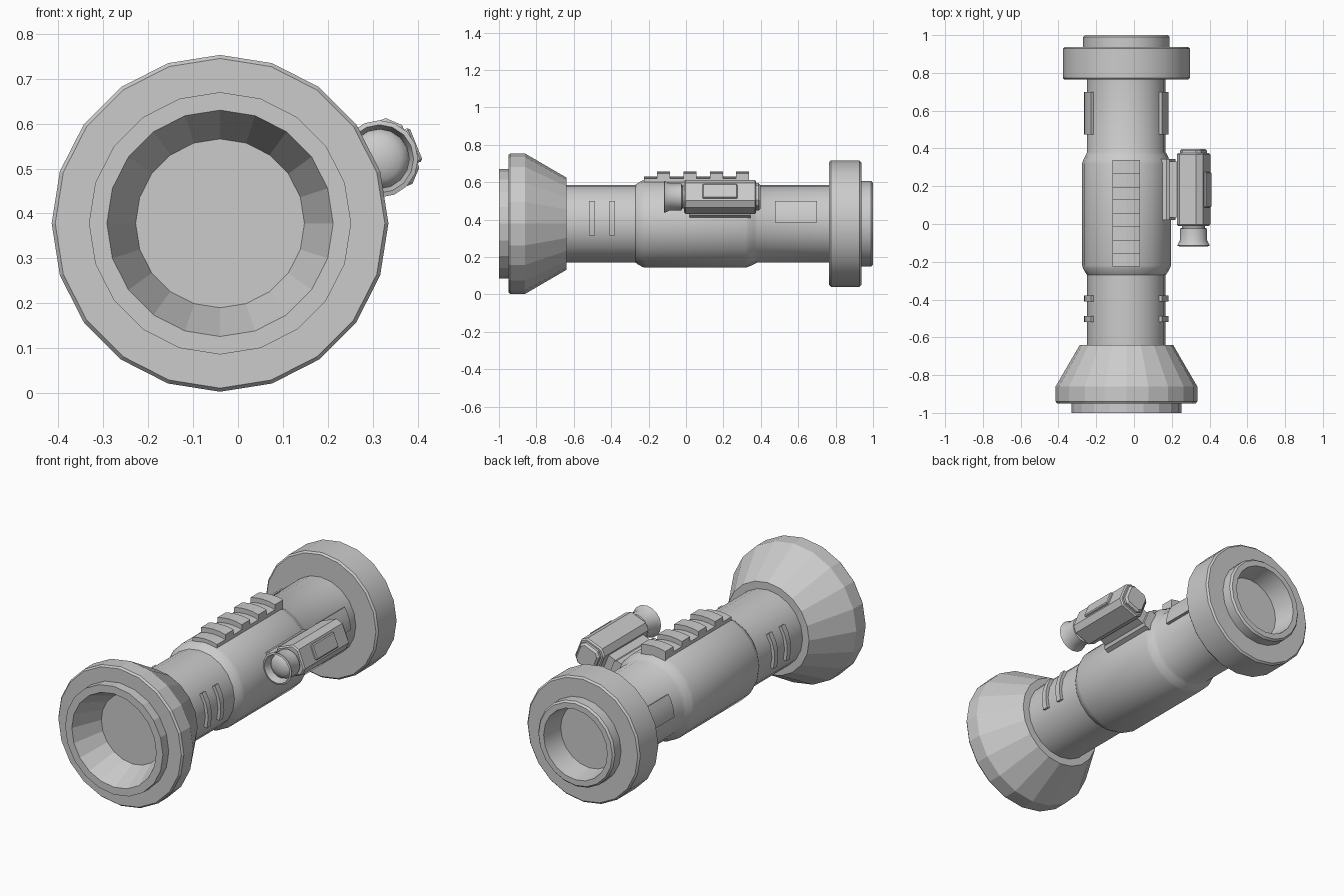
import bpy, bmesh
from math import sin, cos, pi, radians, sqrt
from mathutils import Vector

if "Cube" in bpy.data.objects:
    bpy.data.objects.remove(bpy.data.objects["Cube"])

CX, CZ = -0.04, 0.378          # tube axis
TILT = radians(22)             # direction of the side sight around the axis
SX, SZ = CX + 0.383 * cos(TILT), CZ + 0.383 * sin(TILT)


def finish(bm, name, smooth=None, bevel=0):
    bmesh.ops.recalc_face_normals(bm, faces=bm.faces)
    me = bpy.data.meshes.new(name)
    bm.to_mesh(me)
    bm.free()
    ob = bpy.data.objects.new(name, me)
    bpy.context.collection.objects.link(ob)
    if bevel:
        m = ob.modifiers.new("bevel", 'BEVEL')
        m.width, m.segments, m.limit_method = bevel, 1, 'ANGLE'
        m.angle_limit = radians(50)
    if smooth:
        bpy.ops.object.select_all(action='DESELECT')
        ob.select_set(True)
        bpy.context.view_layer.objects.active = ob
        bpy.ops.object.shade_smooth_by_angle(angle=radians(smooth))
    return ob


def lathe(name, profile, n=20, cx=CX, cz=CZ, smooth=None):
    """Revolve (radius, y) points around an axis along y."""
    bm = bmesh.new()
    rings = []
    for r, y in profile:
        if r == 0:
            rings.append([bm.verts.new((cx, y, cz))] * n)
        else:
            rings.append([bm.verts.new((cx + r * sin(2 * pi * i / n), y,
                                        cz + r * cos(2 * pi * i / n))) for i in range(n)])
    for a, b in zip(rings, rings[1:]):
        for i in range(n):
            j = (i + 1) % n
            quad = list(dict.fromkeys((a[i], a[j], b[j], b[i])))
            bm.faces.new(quad)
    return finish(bm, name, smooth)


def prism(bm, pts, y0, y1):
    """Extrude an x-z outline from y0 to y1."""
    a = [bm.verts.new((x, y0, z)) for x, z in pts]
    b = [bm.verts.new((x, y1, z)) for x, z in pts]
    bm.faces.new(a)
    bm.faces.new(b[::-1])
    for i in range(len(pts)):
        j = (i + 1) % len(pts)
        bm.faces.new((a[i], b[i], b[j], a[j]))


def arc(r0, r1, a0, a1, side, n=4):
    """Curved strip outline hugging the tube; side is +1 or -1."""
    ang = [radians(a0 + (a1 - a0) * i / n) for i in range(n + 1)]
    return ([(CX + side * r1 * cos(t), CZ + r1 * sin(t)) for t in ang] +
            [(CX + side * r0 * cos(t), CZ + r0 * sin(t)) for t in ang[::-1]])


def sight_block(name, u0, u1, v0, v1, y0, y1, chamfer=0.0, bevel=0):
    """Box in the tilted sight frame: u points away from the tube, v along it."""
    c = chamfer
    out = [(u0 + c, v0), (u1 - c, v0), (u1, v0 + c), (u1, v1 - c),
           (u1 - c, v1), (u0 + c, v1), (u0, v1 - c), (u0, v0 + c)]
    if not c:
        out = [(u0, v0), (u1, v0), (u1, v1), (u0, v1)]
    bm = bmesh.new()
    prism(bm, [(SX + u * cos(TILT) - v * sin(TILT),
                SZ + u * sin(TILT) + v * cos(TILT)) for u, v in out], y0, y1)
    return finish(bm, name, None, bevel)


# Flared front end with recessed mouth (faceted)
lathe("front_flare", [(0, -.84), (.188, -.84), (.252, -1), (.292, -1), (.292, -.95),
                      (.367, -.95), (.375, -.94), (.375, -.86), (.247, -.64), (.19, -.64)])

# Main tube with thicker middle sleeve
lathe("main_tube", [(0, -.66), (.208, -.66), (.208, -.27), (.216, -.26), (.23, -.235),
                    (.235, -.22), (.235, .32), (.23, .335), (.216, .365), (.208, .38),
                    (.208, .80), (0, .80)], smooth=35)

# Rear ring and hollow rear rim
lathe("rear_ring", [(.19, .765), (.328, .765), (.337, .774), (.337, .928),
                    (.328, .937), (.19, .937)], smooth=30)
lathe("rear_rim", [(0, .88), (.172, .88), (.19, 1), (.22, 1), (.229, .99),
                   (.229, .92)], smooth=30)

# Top rail: curved base with four teeth
def rail_outline(r, half=.073, n=4):
    xs = [-half + 2 * half * i / n for i in range(n + 1)]
    return ([(CX + x, CZ + sqrt(r * r - x * x)) for x in xs] +
            [(CX + x, CZ + sqrt(.225 ** 2 - x * x)) for x in xs[::-1]])

bm = bmesh.new()
prism(bm, rail_outline(.252), -.225, .338)
for k in range(4):
    y = -.155 + .141 * k
    prism(bm, rail_outline(.278), y, y + .07)
finish(bm, "top_rail")

# Grip strips and rear side panels on both sides
strips, panels = bmesh.new(), bmesh.new()
for s in (1, -1):
    for y in (-.518, -.41):
        prism(strips, arc(.2, .224, -16, 33, s), y, y + .031)
    prism(panels, arc(.2, .224, 2, 33, s), .475, .70)
finish(strips, "grip_strips", 30)
finish(panels, "rear_side_panels", 30)

# Side sight: mount, body, end cap, raised panel
sight_block("sight_mount_foot", -.19, -.12, -.055, .055, .02, .345, .012)
sight_block("sight_mount", -.15, -.05, -.04, .04, .035, .33)
sight_block("sight_body", -.075, .075, -.079, .079, -.01, .375, .028, .007)
sight_block("sight_end_cap", -.06, .06, -.064, .064, .36, .398, .022, .01)
sight_block("sight_side_panel", .06, .088, -.04, .04, .088, .275, 0, .005)

# Sight eyepiece cup and domed lens
lathe("sight_cup", [(.06, .0), (.062, -.02), (.072, -.025), (.072, -.085), (.086, -.115),
                    (.076, -.118), (.066, -.085), (.066, -.05), (0, -.05)],
      16, SX, SZ, smooth=30)
lathe("sight_lens", [(.066 * cos(t), -.07 - .035 * sin(t))
                     for t in (0, pi / 8, pi / 4, 3 * pi / 8)] + [(0, -.105)],
      16, SX, SZ, smooth=40)
